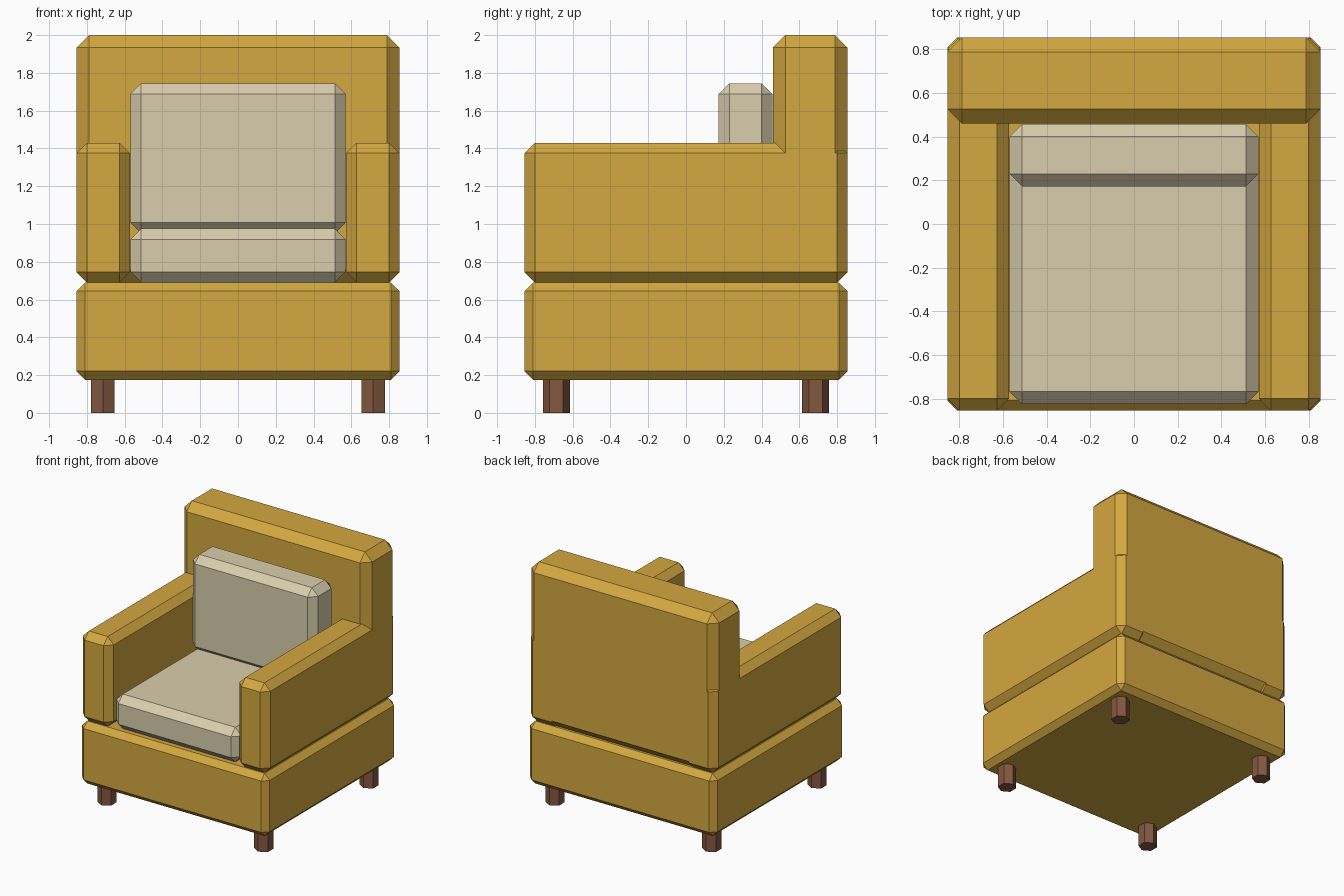
import bpy, bmesh, math
from mathutils import Matrix, Vector

if "Cube" in bpy.data.objects:
    bpy.data.objects.remove(bpy.data.objects["Cube"])


def material(name, rgb):
    m = bpy.data.materials.new(name)
    lin = [((c / 255 + 0.055) / 1.055) ** 2.4 for c in rgb]
    m.diffuse_color = (*lin, 1)
    m.use_nodes = True
    m.node_tree.nodes["Principled BSDF"].inputs["Base Color"].default_value = m.diffuse_color
    return m


mustard = material("mustard fabric", (212, 168, 64))
beige = material("beige fabric", (218, 206, 173))
brown = material("brown wood", (132, 88, 64))


def finish(bm, name, mat):
    me = bpy.data.meshes.new(name)
    bm.to_mesh(me)
    bm.free()
    me.materials.append(mat)
    ob = bpy.data.objects.new(name, me)
    bpy.context.collection.objects.link(ob)
    return ob


def block(name, lo, hi, chamfer, mat):
    """Box between two corners with every edge chamfered flat."""
    lo, hi = Vector(lo), Vector(hi)
    bm = bmesh.new()
    bmesh.ops.create_cube(bm, size=1)
    bmesh.ops.scale(bm, vec=hi - lo, verts=bm.verts)
    bmesh.ops.translate(bm, vec=(lo + hi) / 2, verts=bm.verts)
    bmesh.ops.bevel(bm, geom=bm.edges[:], offset=chamfer, segments=1,
                    affect='EDGES', profile=0.5)
    return finish(bm, name, mat)


# Upholstered frame
block("base", (-0.855, -0.855, 0.175), (0.855, 0.855, 0.69), 0.046, mustard)
block("backrest", (-0.855, 0.46, 0.69), (0.855, 0.855, 2.0), 0.066, mustard)
block("left_arm", (-0.855, -0.855, 0.69), (-0.573, 0.855, 1.43), 0.055, mustard)
block("right_arm", (0.573, -0.855, 0.69), (0.855, 0.855, 1.43), 0.055, mustard)

# Cushions
block("seat_cushion", (-0.57, -0.825, 0.69), (0.57, 0.458, 0.975), 0.057, beige)
block("back_cushion", (-0.57, 0.172, 0.95), (0.57, 0.458, 1.745), 0.057, beige)

# Hexagonal legs
for sx, side in ((-1, "left"), (1, "right")):
    for sy, end in ((-1, "front"), (1, "back")):
        bm = bmesh.new()
        place = (Matrix.Translation((sx * 0.715, sy * 0.686, 0.09))
                 @ Matrix.Rotation(math.pi / 2, 4, 'Z'))
        ret = bmesh.ops.create_cone(bm, cap_ends=True, segments=6, radius1=0.072,
                                    radius2=0.072, depth=0.18)
        # make sure a corner points along y
        a = max(ret["verts"], key=lambda v: v.co.x)
        if abs(a.co.y) > 0.01:
            place = place @ Matrix.Rotation(math.pi / 6, 4, 'Z')
        bmesh.ops.transform(bm, matrix=place, verts=bm.verts)
        finish(bm, f"{end}_{side}_leg", brown)
